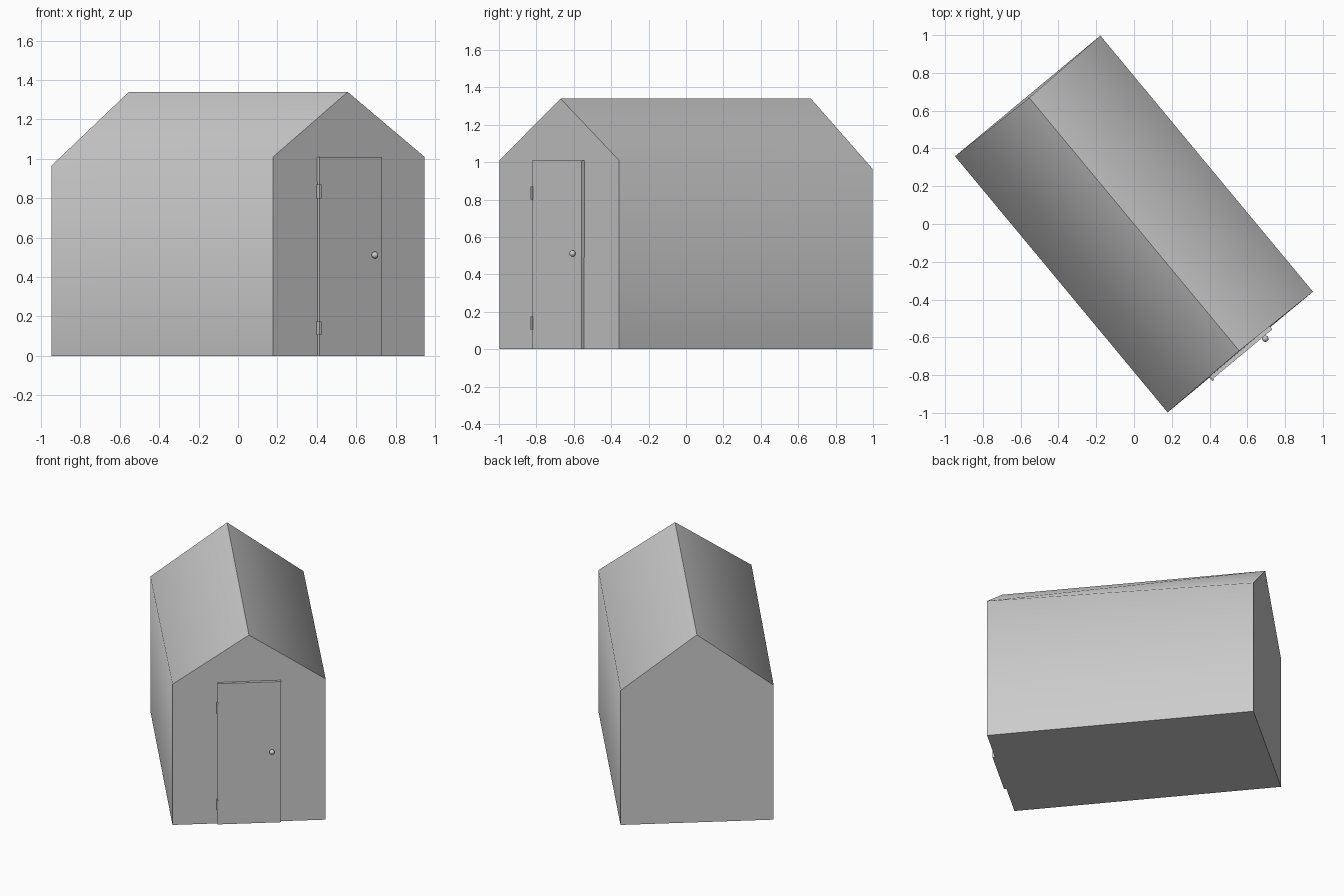
import bpy
import bmesh
import math
from mathutils import Matrix

cube = bpy.data.objects.get("Cube")
if cube:
    bpy.data.objects.remove(cube, do_unlink=True)

TURN = Matrix.Rotation(math.radians(39.7), 4, 'Z')
HALF_W, HALF_L, RIDGE = 0.5, 0.881, 1.34

grey = bpy.data.materials.new("plain_grey")
grey.use_nodes = True
grey.diffuse_color = (0.6, 0.6, 0.6, 1)
grey.node_tree.nodes["Principled BSDF"].inputs["Base Color"].default_value = grey.diffuse_color


def finish(name, bm, smooth_angle=None):
    """Turn a bmesh into a named object, rotated with the whole building."""
    bmesh.ops.recalc_face_normals(bm, faces=bm.faces)
    bmesh.ops.transform(bm, matrix=TURN, verts=bm.verts)
    mesh = bpy.data.meshes.new(name)
    bm.to_mesh(mesh)
    bm.free()
    mesh.materials.append(grey)
    obj = bpy.data.objects.new(name, mesh)
    bpy.context.collection.objects.link(obj)
    if smooth_angle:
        bpy.ops.object.select_all(action='DESELECT')
        obj.select_set(True)
        bpy.context.view_layer.objects.active = obj
        bpy.ops.object.shade_smooth_by_angle(angle=math.radians(smooth_angle))
    return obj


def box(name, x0, x1, depth, z0, z1):
    """Box standing out from the front wall by depth."""
    back = -HALF_L + 0.015
    front = -HALF_L - depth
    bm = bmesh.new()
    bmesh.ops.create_cube(bm, size=1)
    size = Matrix.Diagonal((x1 - x0, back - front, z1 - z0, 1))
    place = Matrix.Translation(((x0 + x1) / 2, (back + front) / 2, (z0 + z1) / 2))
    bmesh.ops.transform(bm, matrix=place @ size, verts=bm.verts)
    return finish(name, bm)


# House body: two gable outlines joined; soft eaves, crisp ridge
def gable(bm, y, ridge_y, eave):
    outline = [(-HALF_W, y, 0), (HALF_W, y, 0), (HALF_W, y, eave),
               (0, ridge_y, RIDGE), (-HALF_W, y, eave)]
    return [bm.verts.new(p) for p in outline]


bm = bmesh.new()
front = gable(bm, -HALF_L, -HALF_L + 0.009, 1.01)
back = gable(bm, HALF_L, HALF_L - 0.013, 0.965)
bm.faces.new(front)
bm.faces.new(back[::-1])
for i in range(5):
    j = (i + 1) % 5
    bm.faces.new((front[i], back[i], back[j], front[j]))
finish("house_body", bm, 60)

# Door and its two hinges
box("door", -0.207, 0.207, 0.016, 0, 1.01)
for label, z in (("lower", 0.14), ("upper", 0.835)):
    box(label + "_hinge", -0.213, -0.2, 0.024, z - 0.035, z + 0.035)

# Door knob with a short stem
bm = bmesh.new()
bmesh.ops.create_uvsphere(bm, u_segments=20, v_segments=12, radius=0.017,
                          matrix=Matrix.Translation((0.147, -HALF_L - 0.03, 0.512)))
finish("door_knob", bm, 60)
box("knob_stem", 0.141, 0.153, 0.02, 0.506, 0.518)
